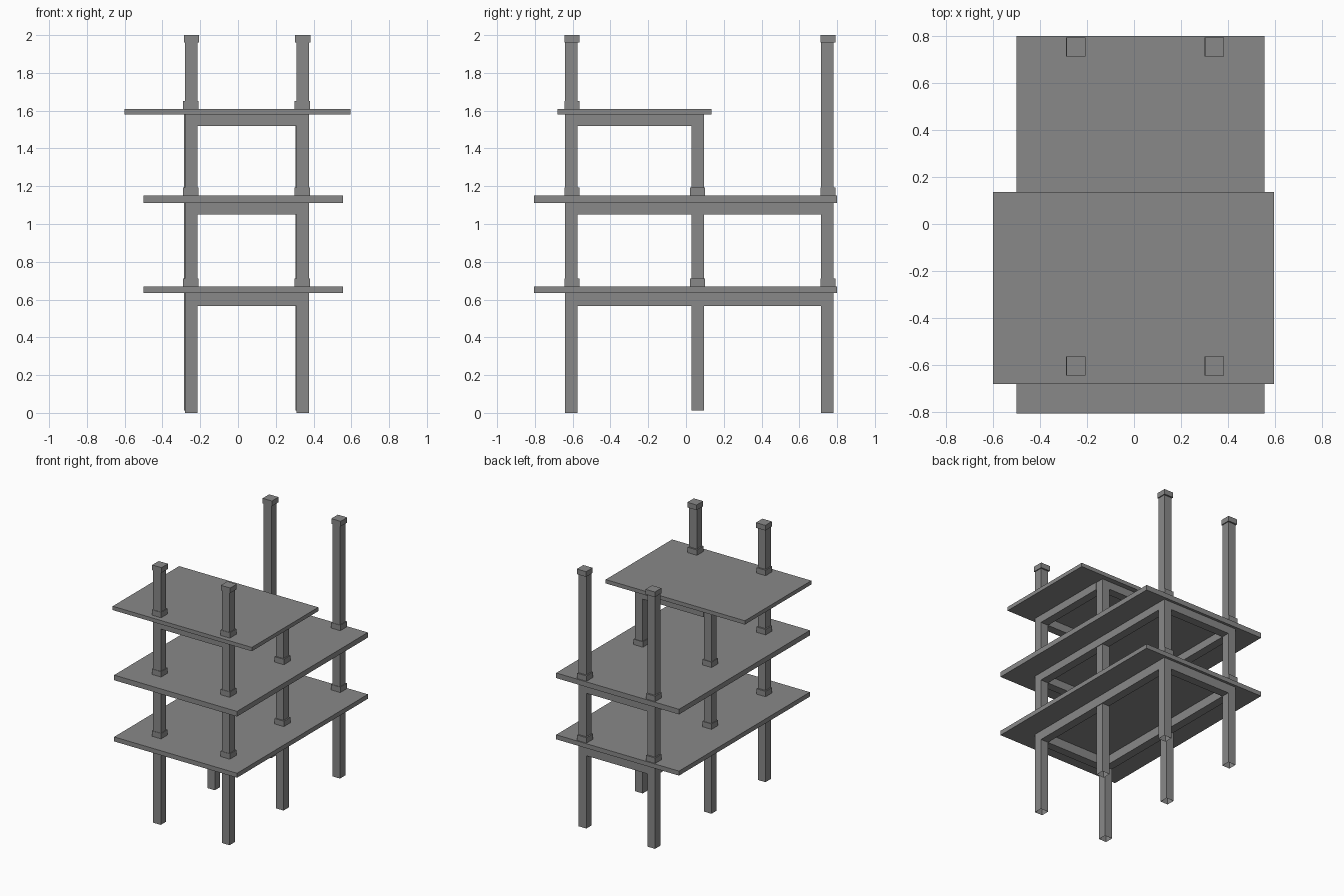
import bpy
import bmesh

cube = bpy.data.objects.get("Cube")
if cube:
    bpy.data.objects.remove(cube)

grey = bpy.data.materials.new("plain grey")
grey.use_nodes = True
colour = (0.25, 0.25, 0.25, 1)
grey.diffuse_color = colour
grey.node_tree.nodes["Principled BSDF"].inputs["Base Color"].default_value = colour


def box(name, xs, ys, zs, open_bottom=False):
    """Box spanning the given x, y and z ranges."""
    bm = bmesh.new()
    bmesh.ops.create_cube(bm, size=1)
    for v in bm.verts:
        v.co = [(a + b) / 2 + c * (b - a) for c, (a, b) in zip(v.co, (xs, ys, zs))]
    if open_bottom:
        bm.faces.ensure_lookup_table()
        bm.normal_update()
        low = [f for f in bm.faces if f.normal.z < -0.9]
        bmesh.ops.delete(bm, geom=low, context='FACES_ONLY')
    mesh = bpy.data.meshes.new(name)
    bm.to_mesh(mesh)
    bm.free()
    mesh.materials.append(grey)
    obj = bpy.data.objects.new(name, mesh)
    bpy.context.collection.objects.link(obj)


def span(start, width):
    return (start, start + width)


POST, COLLAR = 0.065, 0.08
SIDES = {"right": -0.28, "left": 0.31}
ROWS = {"front": -0.64, "middle": 0.03, "back": 0.715}

# Shelf boards: x range, y range, z range, beam underside, last row of posts
SHELVES = {
    "lower": ((-0.5, 0.555), (-0.805, 0.8), (0.635, 0.67), 0.565, "back"),
    "middle": ((-0.5, 0.555), (-0.805, 0.8), (1.11, 1.15), 1.05, "back"),
    "upper": ((-0.6, 0.595), (-0.68, 0.135), (1.58, 1.61), 1.52, "middle"),
}

# Posts, with a cap on each tall one
for side, x in SIDES.items():
    for row, y in ROWS.items():
        short = row == "middle"
        px = x - 0.005 if short else x
        zs = (0.012, 1.58) if short else (0, 1.98)
        box(f"{row}_{side}_post", span(px, POST), span(y, POST), zs, True)
        if not short:
            box(f"{row}_{side}_cap", span(x - 0.007, COLLAR),
                span(y - 0.003, COLLAR), (1.96, 2))

for level, (xs, ys, zs, under, last) in SHELVES.items():
    box(f"{level}_shelf", xs, ys, zs)
    beam_z = (under, zs[0])
    # Long side beams and collars around the posts that pass through
    for side, x in SIDES.items():
        box(f"{level}_{side}_beam", span(x, POST),
            (ROWS["front"] + POST, ROWS[last]), beam_z)
        for row, y in ROWS.items():
            if level == "upper" and row != "front":
                continue
            box(f"{level}_{row}_{side}_collar", span(x - 0.01, COLLAR),
                span(y - 0.003 if row != "middle" else y - 0.01, COLLAR),
                span(zs[1], 0.042))
    # Cross beams at both ends
    for row in ("front", last):
        box(f"{level}_{row}_cross_beam", (SIDES["right"] + POST, SIDES["left"]),
            span(ROWS[row], POST), beam_z)
